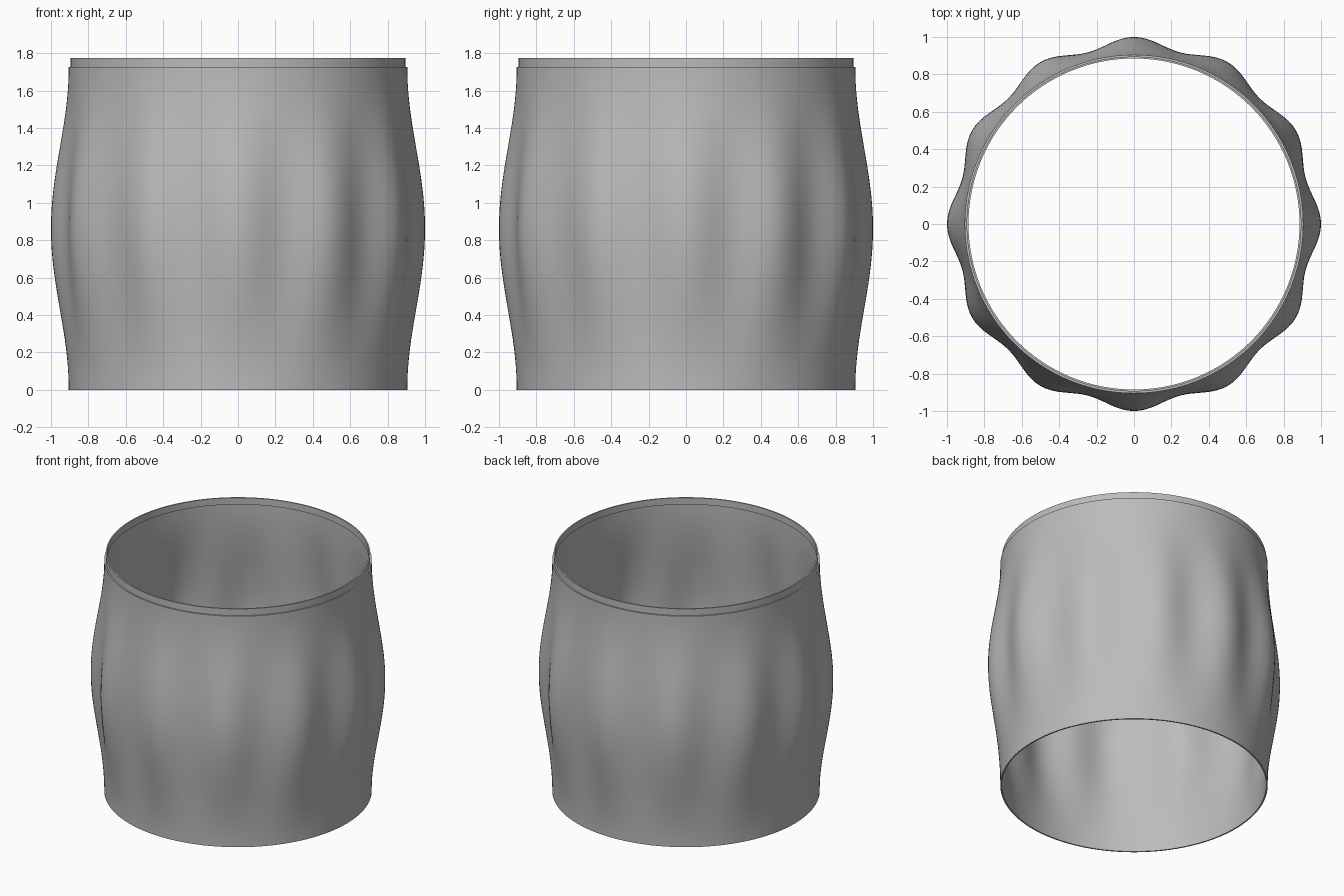
import bpy, bmesh, math

cube = bpy.data.objects.get("Cube")
if cube:
    bpy.data.objects.remove(cube, do_unlink=True)

SEGMENTS = 192
BODY_TOP = 1.725
RIM_TOP = 1.775
WALL = 0.01

grey = bpy.data.materials.new("plain grey")
grey.use_nodes = True
colour = (0.5, 0.5, 0.5, 1)
grey.diffuse_color = colour
grey.node_tree.nodes["Principled BSDF"].inputs["Base Color"].default_value = colour


def body_radius(angle, z):
    """Round at both ends, swelling into twelve lobes at mid height."""
    swell = math.sin(math.pi * z / BODY_TOP) ** 2
    return 0.905 + swell * (0.07 + 0.025 * math.cos(12 * angle))


def closed_shell(name, outer, heights):
    """Double-walled ring: up the outside, down the inside, closed at the ends."""
    bm = bmesh.new()
    loop = [(z, 0) for z in heights] + [(z, WALL) for z in reversed(heights)]
    rings = []
    for z, inset in loop:
        ring = []
        for i in range(SEGMENTS):
            a = 2 * math.pi * i / SEGMENTS
            r = outer(a, z) - inset
            ring.append(bm.verts.new((r * math.cos(a), r * math.sin(a), z)))
        rings.append(ring)
    for k, low in enumerate(rings):
        high = rings[(k + 1) % len(rings)]
        for i in range(SEGMENTS):
            j = (i + 1) % SEGMENTS
            bm.faces.new((low[i], low[j], high[j], high[i]))
    bmesh.ops.recalc_face_normals(bm, faces=bm.faces)
    mesh = bpy.data.meshes.new(name)
    bm.to_mesh(mesh)
    bm.free()
    mesh.materials.append(grey)
    obj = bpy.data.objects.new(name, mesh)
    bpy.context.collection.objects.link(obj)
    bpy.ops.object.select_all(action="DESELECT")
    obj.select_set(True)
    bpy.context.view_layer.objects.active = obj
    bpy.ops.object.shade_smooth_by_angle(angle=math.radians(30))
    return obj


# Lobed, open-ended body
STEPS = 40
closed_shell("lobed_body", body_radius, [BODY_TOP * i / STEPS for i in range(STEPS + 1)])

# Slim round collar standing inside the top edge
closed_shell("top_collar", lambda a, z: 0.895, [BODY_TOP, RIM_TOP])
